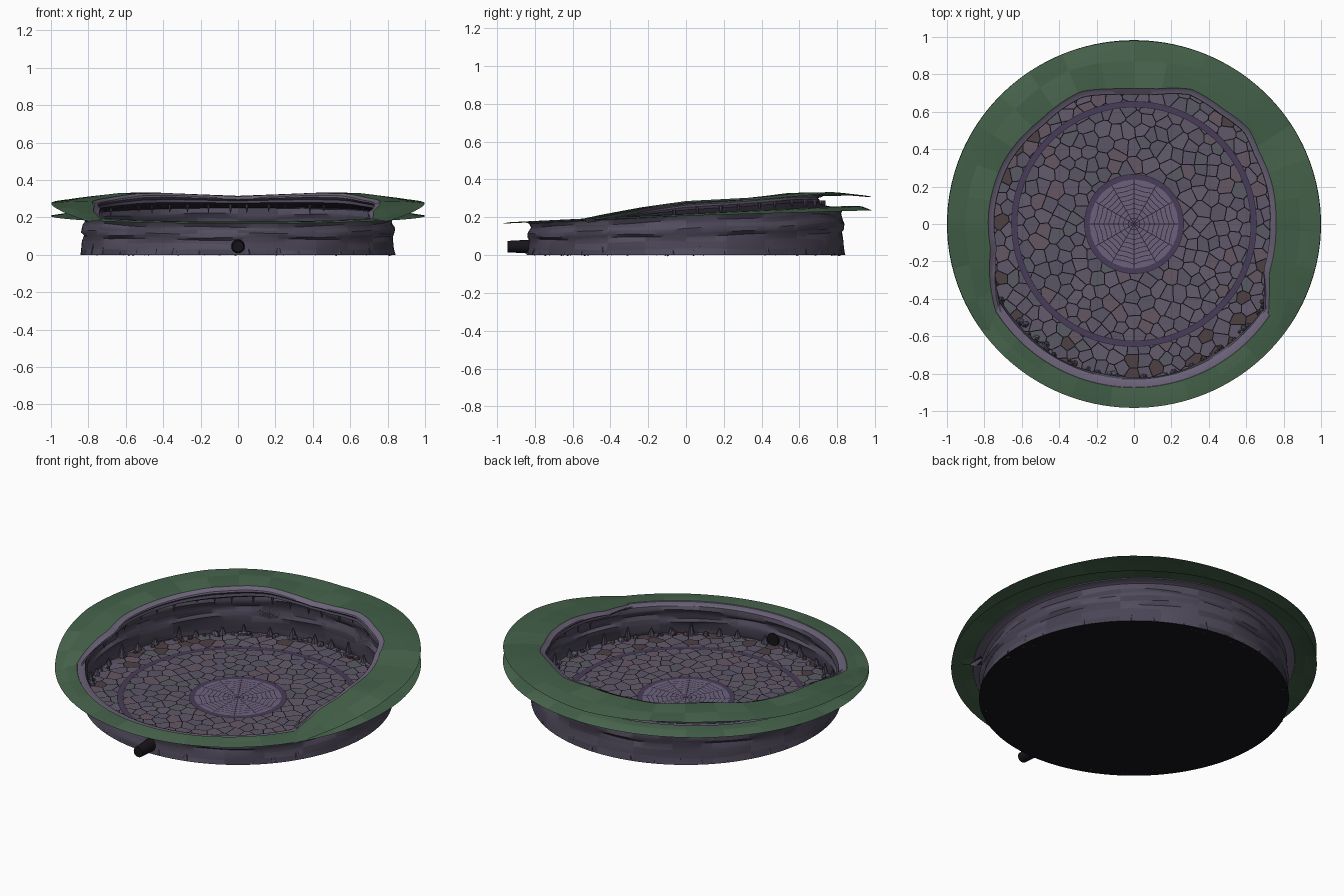
import bpy, bmesh, math, random
from mathutils import Vector, Matrix

if "Cube" in bpy.data.objects:
    bpy.data.objects.remove(bpy.data.objects["Cube"])
random.seed(7)
sin, cos, rad, uni = math.sin, math.cos, math.radians, random.uniform

def mat(name, r, g, b):
    m = bpy.data.materials.new(name)
    m.diffuse_color = (r, g, b, 1)
    m.use_nodes = True
    m.node_tree.nodes["Principled BSDF"].inputs["Base Color"].default_value = m.diffuse_color
    return m

black = mat("black", .008, .007, .01)
gap = mat("joint_dark", .025, .02, .035)
stones = [mat("stone_%d" % i, *c) for i, c in enumerate(
    [(.115, .095, .14), (.125, .105, .15), (.105, .09, .13), (.13, .095, .125), (.10, .105, .125)])]
dirt = mat("dirt", .075, .05, .055)
ringm = mat("ring_purple", .065, .045, .10)
webstone = mat("web_stone", .15, .12, .20)
rocks = [mat("rock_%d" % i, *c) for i, c in enumerate([(.07, .06, .095), (.085, .073, .11), (.06, .052, .08)])]
shade = mat("rock_shadow", .022, .018, .032)
lip = mat("rock_lip", .15, .125, .19)
grass = [mat("grass_%d" % i, *c) for i, c in enumerate([(.06, .125, .07), (.068, .135, .078), (.055, .115, .065)])]
silk = mat("silk", .45, .45, .5)

def finish(name, bm, mats, smooth=None):
    me = bpy.data.meshes.new(name)
    bm.to_mesh(me)
    bm.free()
    ob = bpy.data.objects.new(name, me)
    bpy.context.collection.objects.link(ob)
    for m in mats:
        me.materials.append(m)
    if smooth:
        bpy.context.view_layer.objects.active = ob
        ob.select_set(True)
        bpy.ops.object.shade_smooth_by_angle(angle=rad(smooth))
        ob.select_set(False)
    return ob

def polar(r, a, z):
    return Vector((r * cos(a), r * sin(a), z))

def sweep(name, a0, a1, n, profile, mats, pick):
    """Sweep a profile (list of r, z) that varies with the angle."""
    bm = bmesh.new()
    full = abs(a1 - a0) >= 360
    rows = []
    for i in range(n if full else n + 1):
        a = rad(a0 + (a1 - a0) * i / n)
        rows.append([bm.verts.new(polar(r, a, z)) for r, z in profile(a)])
    for i in range(n):
        p, q = rows[i], rows[(i + 1) % len(rows)]
        for j in range(len(p) - 1):
            f = bm.faces.new((p[j], p[j + 1], q[j + 1], q[j]))
            f.material_index = pick(i, j)
    return finish(name, bm, mats, 40)

def table(pairs, x):
    for (x0, y0), (x1, y1) in zip(pairs, pairs[1:]):
        if x <= x1:
            return y0 + (y1 - y0) * max(0, (x - x0) / (x1 - x0))
    return pairs[-1][1]

# Shape of the two terraces, by angle
INNER = [(-37, .86), (-30, .80), (-20, .735), (0, .725), (15, .735), (30, .74), (40, .765), (52, .745), (67, .75),
         (80, .70), (90, .69), (100, .70), (112, .73), (132, .715), (154, .74), (176, .747), (190, .745), (212, .84), (217, .87)]
TOP = [(-37, .183), (-28, .212), (-15, .25), (0, .283), (25, .303), (45, .328), (60, .33), (90, .312)]

def inner(a):
    return table(INNER, math.degrees(a))

def z_top(a):
    d = math.degrees(a)
    return table(TOP, d if d <= 90 else 180 - d)

def z_low(a):
    return .208 + .042 * sin(a)

def blocks(n):
    cache = {}
    return lambda i, j: cache.setdefault((i // n, j), random.randrange(3))

# Lower rock wall with uneven strata
WALL = [(.842, 0), (.836, .15), (.832, .35), (.826, .48), (.837, .56), (.838, .68), (.828, .78), (.82, .88), (.83, 1)]
def wall_profile(a):
    return [(r + .003 * sin(9 * a + 30 * t) * (0 < t < 1), z_low(a) * (t + .02 * sin(7 * a + 9 * t) * (0 < t < 1)))
            for r, t in WALL]
sweep("lower_wall", 0, 360, 144, wall_profile, rocks, blocks(6))

# Lower grass terrace with a stone lip
def low_profile(a):
    z, ro = z_low(a), .983 + .017 * cos(a) ** 2
    return [(.83, z), (.845, z + .006), (.873, z + .007), (.875, z + .011), (.93, z + .008), (ro, z - .013 * max(0, sin(a)))]
gb = blocks(5)
sweep("lower_grass_terrace", 0, 360, 144, low_profile, [lip] + grass, lambda i, j: 0 if j < 3 else 1 + gb(i, j))

# Upper overhang and grass terrace, open at the front
def up_profile(a):
    z0, z1, R = z_low(a), z_top(a), inner(a)
    h, o = z1 - z0, min(.83, R + .08)
    return [(.83, z0), (o, z0 + .1 * h), (R + .035, z0 + .22 * h), (R + .006, z0 + .42 * h), (R + .012, z0 + .6 * h),
            (R, z0 + .75 * h), (R + .003, z1 - .012), (R + .03, z1 - .004), (R + .033, z1),
            ((R + 1.05) / 2, z1 + .003), (.99 + .008 * abs(cos(a)) - .01 * sin(a) ** 2, z1 - .006)]
ub = blocks(5)
sweep("upper_terrace", -37, 217, 110, up_profile, [shade, rocks[0], lip] + grass,
      lambda i, j: (0 if j < 3 else 1) if j < 5 else 2 if j < 8 else 3 + ub(i, j))

# Base slab
bm = bmesh.new()
bmesh.ops.create_cone(bm, cap_ends=True, segments=96, radius1=.842, radius2=.838, depth=.008,
                      matrix=Matrix.Translation((0, 0, .004)))
finish("base_slab", bm, [black])

# Paving: irregular cells clipped from random seeds
seeds = []
for _ in range(9000):
    r, a = .86 * math.sqrt(random.random()), uni(0, math.tau)
    p = Vector((r * cos(a), r * sin(a)))
    if r > .2 and all((p - q).length > .054 for q in seeds):
        seeds.append(p)

def clip(poly, mid, nrm):
    out = []
    for p, q in zip(poly, poly[1:] + poly[:1]):
        dp, dq = (p - mid).dot(nrm), (q - mid).dot(nrm)
        if dp <= 0:
            out.append(p)
        if dp * dq < 0:
            out.append(p.lerp(q, dp / (dp - dq)))
    return out

bm = bmesh.new()
for s in seeds:
    poly = [s + Vector(v) * .09 for v in ((-1, -1), (1, -1), (1, 1), (-1, 1))]
    for q in sorted(seeds, key=lambda t: (t - s).length_squared)[1:20]:
        n = (q - s).normalized()
        poly = clip(poly, (s + q) / 2 - n * .0028, n)
    if len(poly) < 3:
        continue
    poly = [p if p.length < .838 else p.normalized() * .838 for p in poly]
    f = bm.faces.new([bm.verts.new((p.x, p.y, .011)) for p in poly])
    edge = s.length > .7 and random.random() < .2
    f.material_index = 5 if edge else random.choice((0, 0, 0, 1, 1, 2, 2, 2, 3, 4))
finish("paving", bm, stones + [dirt])

# Inlaid rings and the web medallion
def flat_ring(name, r0, r1, z, m):
    sweep(name, 0, 360, 96, lambda a: [(r0, z), (r1, z)], [m], lambda i, j: 0)

for r, w in ((.64, .013), (.25, .013)):
    flat_ring("ring_joint", r - w - .004, r + w + .004, .0125, gap)
    flat_ring("inlaid_ring", r - w, r + w, .0135, ringm)
flat_ring("medallion_bed", 0.0005, .237, .0125, gap)
bm = bmesh.new()
N, K = 12, 9
for i in range(N):
    a0, a1 = math.tau * i / N, math.tau * (i + 1) / N
    for k in range(K):
        r0, r1 = .008 + .026 * k, .008 + .026 * (k + 1) - .004
        g0, g1 = .0022 / r0, .0022 / r1
        am = (a0 + a1) / 2
        dip = 1 if k == K - 1 else .95
        pts = [(r0, a0 + g0), (r1, a0 + g1), (r1 * dip, am), (r1, a1 - g1), (r0, a1 - g0), (r0 * .95, am)]
        if k == 0:
            pts = pts[:5]
        bm.faces.new([bm.verts.new(polar(r, a, .0135)) for r, a in pts])
finish("web_medallion", bm, [webstone])

# Stalagmites at the wall foot and stalactites under the overhang
def spikes(name, items, m):
    bm = bmesh.new()
    for pos, rr, h in items:
        M = Matrix.Translation(pos + Vector((0, 0, h / 2))) @ Matrix.Rotation(uni(0, 6), 4, 'Z')
        r1, r2 = (rr, rr * .15) if h > 0 else (rr * .15, rr)
        if h < 0:
            bmesh.ops.create_cone(bm, cap_ends=True, segments=6, radius1=r1, radius2=r2, depth=-h, matrix=M)
        else:
            bmesh.ops.create_cone(bm, cap_ends=True, segments=6, radius1=r1, radius2=r2, depth=h, matrix=M)
    finish(name, bm, [m])

foot = []
for i in range(40):
    a = math.tau * (i + .5 + uni(-.2, .2)) / 40
    foot.append((polar(.823, a, .004), uni(.018, .026), uni(.04, .085)))
spikes("stalagmites", foot, rocks[0])
hang = []
for i in range(26):
    a = rad(-12 + 204 * (i + uni(-.2, .2)) / 25)
    hang.append((polar(inner(a) + .035, a, z_top(a) - .035), uni(.009, .014), -uni(.04, .075)))
spikes("stalactites", hang, rocks[1])

# Rubble along the wall foot
bm = bmesh.new()
for i in range(90):
    a, s = uni(0, math.tau), uni(.008, .022)
    r = uni(.79, .825)
    new = bmesh.ops.create_icosphere(bm, subdivisions=1, radius=s, matrix=Matrix.Translation(polar(r, a, .01 + s * .4)))
    k = random.randrange(4)
    for v in new["verts"]:
        v.co += Vector((uni(-1, 1), uni(-1, 1), uni(-1, 0))) * s * .2
        for f in v.link_faces:
            f.material_index = k
finish("rubble", bm, [rocks[0], rocks[2], dirt, stones[4]])

# Tunnel mouth at the front
bm = bmesh.new()
bmesh.ops.create_cone(bm, cap_ends=True, segments=20, radius1=.037, radius2=.030, depth=.125,
                      matrix=Matrix.Translation((0, -.8825, .045)) @ Matrix.Rotation(rad(90), 4, 'X'))
finish("entrance_tunnel", bm, [black], 40)

# Cobwebs on the rear wall
for side in (-1, 1):
    c = bpy.data.curves.new("cobweb", 'CURVE')
    c.dimensions, c.bevel_depth, c.bevel_resolution = '3D', .0012, 0
    base = math.pi / 2 - side * .4
    def at(u, v):
        return polar(.808, base + u / .81, .15 + v)
    lines = [[at(0, 0), at(.065 * cos(t), .035 * sin(t))] for t in [k * math.tau / 8 for k in range(8)]]
    lines += [[at(.065 * f * cos(k * math.tau / 8), .035 * f * sin(k * math.tau / 8)) for k in range(9)]
              for f in (.35, .65, .92)]
    for pts in lines:
        sp = c.splines.new('POLY')
        sp.points.add(len(pts) - 1)
        for p, q in zip(sp.points, pts):
            p.co = (*q, 1)
    c.materials.append(silk)
    bpy.context.collection.objects.link(bpy.data.objects.new("cobweb", c))
